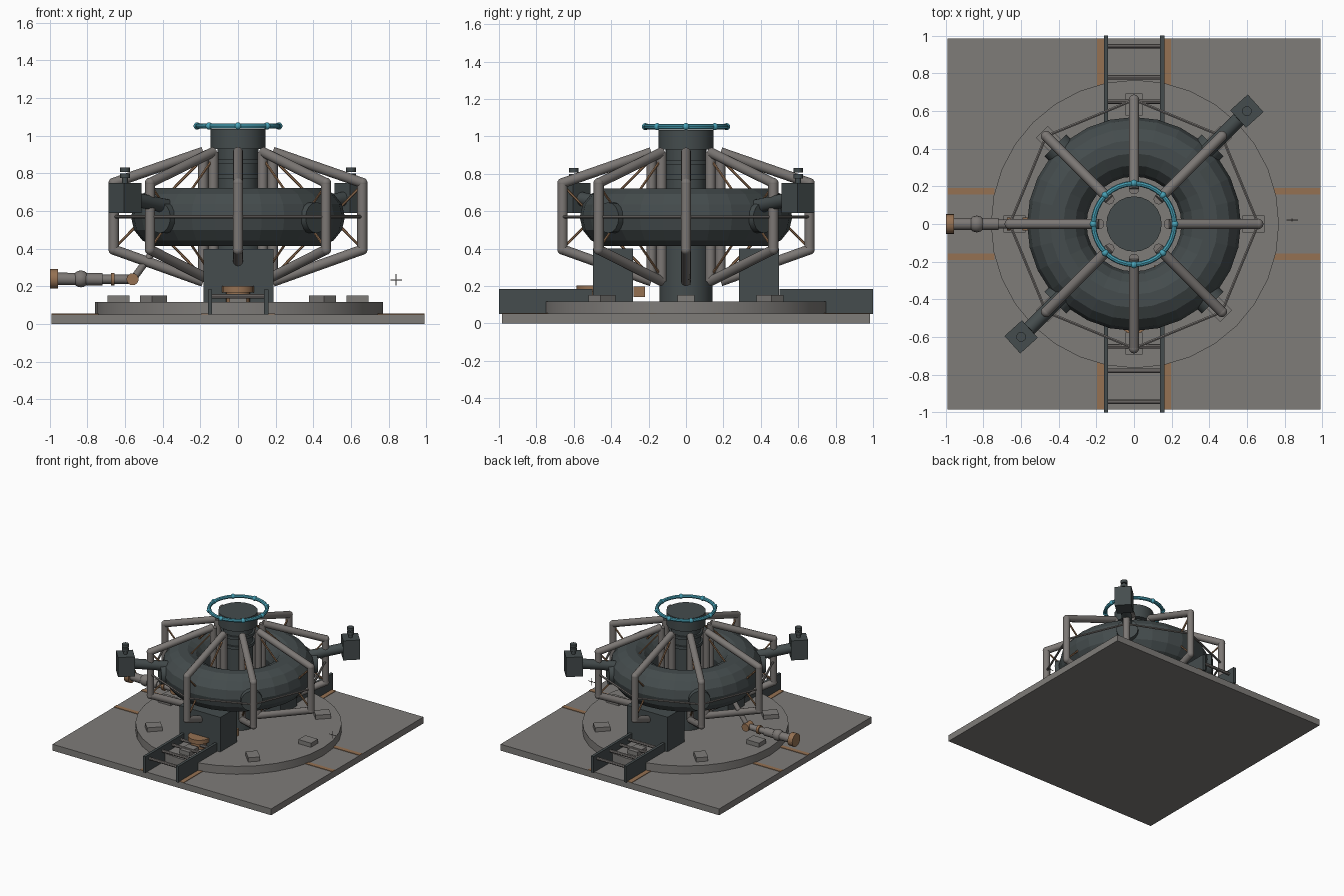
import bpy
from math import cos, sin, pi, radians
from mathutils import Vector

if "Cube" in bpy.data.objects:
    bpy.data.objects.remove(bpy.data.objects["Cube"])


def material(name, rgb):
    m = bpy.data.materials.new(name)
    m.diffuse_color = (*rgb, 1)
    m.use_nodes = True
    m.node_tree.nodes["Principled BSDF"].inputs["Base Color"].default_value = m.diffuse_color
    return m


CONCRETE = material("warm concrete", (0.21, 0.2, 0.19))
STEEL = material("light steel", (0.2, 0.185, 0.175))
DARK = material("dark metal", (0.058, 0.072, 0.074))
COPPER = material("copper", (0.3, 0.165, 0.085))
GLOW = material("cyan", (0.065, 0.36, 0.47))


def finish(name, mat, smooth=False):
    o = bpy.context.object
    o.name = name
    o.data.materials.append(mat)
    if smooth:
        bpy.ops.object.shade_smooth_by_angle(angle=radians(40))
    return o


def box(name, mat, centre, size, turn=0):
    bpy.ops.mesh.primitive_cube_add(size=1, location=centre, rotation=(0, 0, turn))
    bpy.context.object.scale = size
    return finish(name, mat)


def rod(name, mat, a, b, r, r2=None, sides=12):
    a, b = Vector(a), Vector(b)
    d = b - a
    bpy.ops.mesh.primitive_cone_add(vertices=sides, radius1=r, radius2=r if r2 is None else r2,
                                    depth=d.length, location=(a + b) / 2,
                                    rotation=d.to_track_quat('Z', 'Y').to_euler())
    return finish(name, mat, sides > 8)


def ball(name, mat, p, r):
    bpy.ops.mesh.primitive_uv_sphere_add(segments=12, ring_count=8, radius=r, location=p)
    return finish(name, mat, True)


def ring(name, mat, z, major, minor, n, m, smooth=False):
    bpy.ops.mesh.primitive_torus_add(major_radius=major, minor_radius=minor, major_segments=n,
                                     minor_segments=m, location=(0, 0, z))
    return finish(name, mat, smooth)


def polar(r, a, z):
    return Vector((r * cos(a), r * sin(a), z))


# Ground slab, round platform and painted guide lines
box("ground_slab", CONCRETE, (0, 0, 0.026), (1.98, 1.97, 0.052))
rod("platform", CONCRETE, (0.005, 0, 0.05), (0.005, 0, 0.117), 0.765, sides=32)
for s in (-1, 1):
    for t in (-1, 1):
        box("guide_line", COPPER, (s * 0.175, t * 0.86, 0.053), (0.045, 0.25, 0.006))
        box("guide_line", COPPER, (s * 0.865, t * 0.175, 0.053), (0.25, 0.035, 0.006))

# Central column
rod("column_base", DARK, (0, 0, 0.11), (0, 0, 0.42), 0.142, sides=24)
rod("column_core", DARK, (0, 0, 0.4), (0, 0, 0.94), 0.11, sides=24)
for z in (0.77, 0.85):
    rod("column_band", DARK, (0, 0, z), (0, 0, z + 0.025), 0.125, sides=24)
rod("column_collar", DARK, (0, 0, 0.93), (0, 0, 1.035), 0.147, sides=24)

# Large ring body and glowing crown
ring("ring_body", DARK, 0.568, 0.41, 0.158, 28, 14)
ring("crown_ring", GLOW, 1.052, 0.215, 0.014, 32, 8, True)
for k in range(8):
    ball("crown_bead", GLOW, polar(0.217, k * pi / 4, 1.052), 0.019)

# Eight cage ribs with crossed tension rods and foot blocks
for k in range(8):
    a = k * pi / 4
    b = a + pi / 4
    path = [polar(0.185, a, 0.225), polar(0.185, a, 0.915), polar(0.66, a, 0.75),
            polar(0.66, a, 0.395), polar(0.185, a, 0.225)]
    for p, q in zip(path, path[1:]):
        rod("cage_rib", STEEL, p, q, 0.027)
    for p in path[2:4]:
        ball("rib_joint", STEEL, p, 0.028)
    rod("tension_rod", COPPER, polar(0.185, a, 0.88), polar(0.65, a, 0.41), 0.007, sides=6)
    rod("tension_rod", COPPER, polar(0.185, a, 0.25), polar(0.65, a, 0.73), 0.007, sides=6)
    rod("girdle_rod", STEEL, polar(0.66, a, 0.57), polar(0.66, b, 0.57), 0.008, sides=6)
    box("foot_block", CONCRETE, polar(0.635, a, 0.133), (0.115, 0.09, 0.036), a)
    if k % 2:
        rod("ring_port", DARK, polar(0.45, a, 0.565), polar(0.59, a, 0.565), 0.082, sides=16)

# Two instrument pods on opposite arms
for a in (radians(45), radians(225)):
    rod("pod_arm", DARK, polar(0.5, a, 0.62), polar(0.79, a, 0.665), 0.038, sides=16)
    box("pod_housing", DARK, polar(0.848, a, 0.67), (0.125, 0.125, 0.16), radians(42))
    rod("pod_stem", DARK, polar(0.848, a, 0.745), polar(0.848, a, 0.785), 0.016)
    for z in (0.775, 0.808):
        rod("pod_cap", DARK, polar(0.848, a, z), polar(0.848, a, z + 0.024), 0.026)

# Front and back entrances with rail ramps
for s in (-1, 1):
    box("entrance_block", DARK, (0.003, s * 0.39, 0.257), (0.37, 0.215, 0.285))
    for x in (-0.148, 0.15):
        box("ramp_rail", DARK, (x, s * 0.75, 0.117), (0.022, 0.5, 0.133))
    for y in (0.54, 0.65, 0.78, 0.945):
        rod("ramp_rung", STEEL, (-0.148, s * y, 0.148), (0.15, s * y, 0.148), 0.012, sides=8)
rod("entrance_drum", COPPER, (0, -0.5, 0.115), (0, -0.5, 0.17), 0.065, sides=16)
rod("entrance_drum_lid", COPPER, (0, -0.5, 0.168), (0, -0.5, 0.202), 0.085, sides=16)
box("side_valve", COPPER, (0.135, -0.25, 0.17), (0.06, 0.06, 0.055))

# Jointed service arm on the left
rod("arm_upper", STEEL, (-0.44, 0, 0.4), (-0.56, 0, 0.235), 0.019)
rod("arm_elbow", COPPER, (-0.56, -0.035, 0.238), (-0.56, 0.035, 0.238), 0.032, sides=16)
rod("arm_fore", STEEL, (-0.56, 0, 0.238), (-0.82, 0, 0.238), 0.024)
rod("arm_wrist", STEEL, (-0.72, 0, 0.238), (-0.96, 0, 0.24), 0.033)
ball("arm_knuckle", STEEL, (-0.835, 0, 0.24), 0.045)
rod("arm_clamp", COPPER, (-0.655, 0, 0.238), (-0.675, 0, 0.238), 0.034, sides=16)
rod("arm_head", COPPER, (-0.955, 0, 0.24), (-0.998, 0, 0.24), 0.052, sides=20)

# Tiny floating marker
c = Vector((0.84, 0.02, 0.235))
for d in ((0.03, 0, 0), (0, 0.008, 0), (0, 0, 0.03)):
    rod("marker_spike", STEEL, c - Vector(d), c + Vector(d), 0.003, sides=6)
